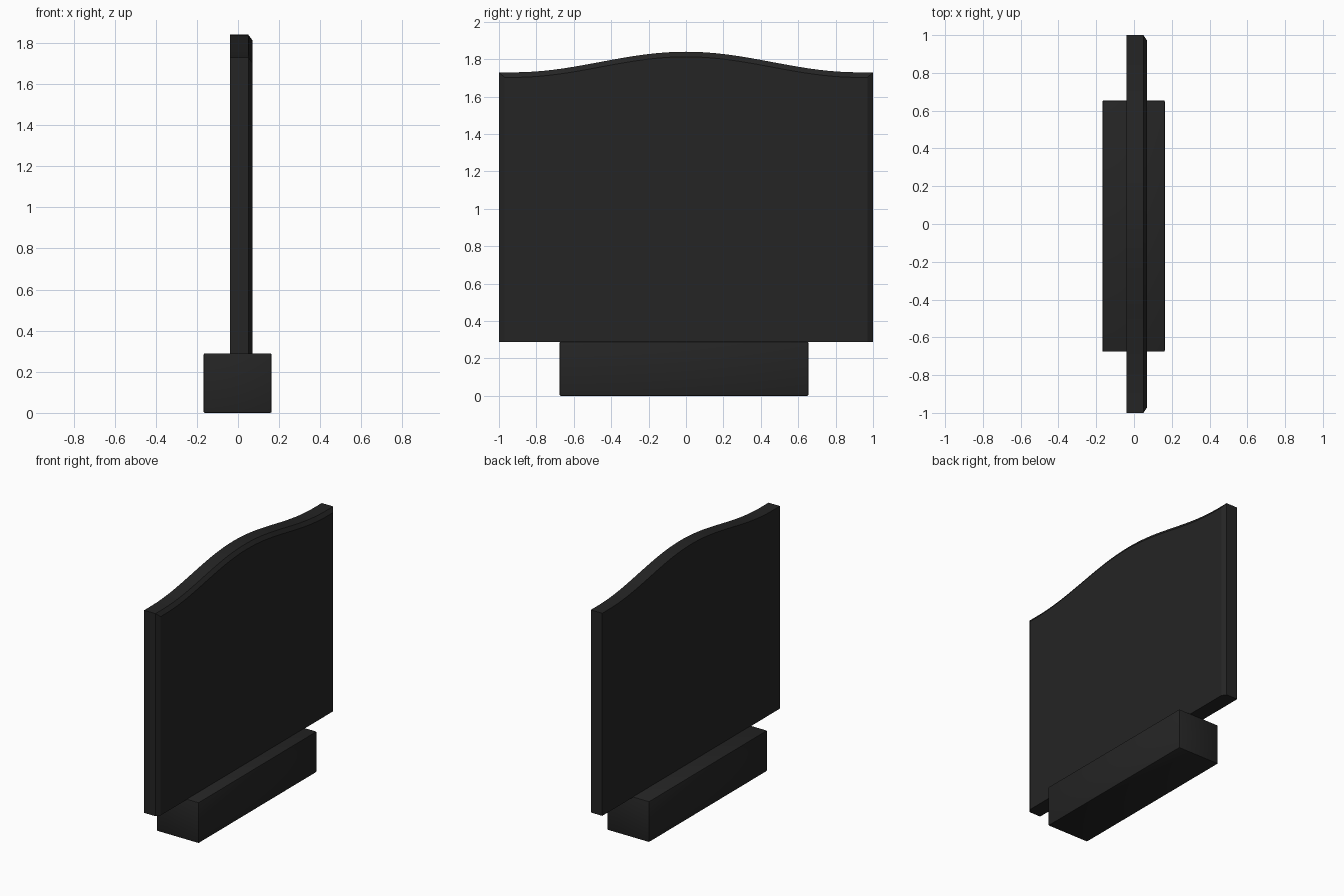
import bpy, bmesh, math

if "Cube" in bpy.data.objects:
    bpy.data.objects.remove(bpy.data.objects["Cube"])

dark = bpy.data.materials.new("charcoal black")
dark.diffuse_color = (0.018, 0.018, 0.018, 1)
dark.use_nodes = True
dark.node_tree.nodes["Principled BSDF"].inputs["Base Color"].default_value = dark.diffuse_color


def finish(name, bm):
    bmesh.ops.recalc_face_normals(bm, faces=bm.faces)
    mesh = bpy.data.meshes.new(name)
    bm.to_mesh(mesh)
    bm.free()
    mesh.materials.append(dark)
    obj = bpy.data.objects.new(name, mesh)
    bpy.context.collection.objects.link(obj)
    bpy.ops.object.select_all(action='DESELECT')
    obj.select_set(True)
    bpy.context.view_layer.objects.active = obj
    bpy.ops.object.shade_smooth_by_angle(angle=math.radians(25))
    return obj


# Panel: arched outline swept through its thickness, chamfered on the +x side
def crest(y):
    t = min(abs(y) / 0.92, 1)
    return 1.73 + 0.055 * (1 + math.cos(math.pi * t))


STEPS = 40
bm = bmesh.new()
loops = []
for x, side, drop in ((-0.04, 1.0, 0), (0.05, 1.0, 0), (0.07, 0.97, 0.027)):
    ys = [side * (2 * i / STEPS - 1) for i in range(STEPS + 1)]
    pts = [(side, 0.287), (-side, 0.287)] + [(y, crest(y) - drop) for y in ys]
    loops.append([bm.verts.new((x, y, z)) for y, z in pts])
for a, b in zip(loops, loops[1:]):
    n = len(a)
    for i in range(n):
        j = (i + 1) % n
        bm.faces.new((a[i], a[j], b[j], b[i]))
bm.faces.new(loops[0])
bm.faces.new(loops[-1])
finish("panel", bm)

# Base block with slightly softened edges
bm = bmesh.new()
bmesh.ops.create_cube(bm, size=1)
for v in bm.verts:
    v.co = (v.co.x * 0.33 - 0.002, v.co.y * 1.33 - 0.011, (v.co.z + 0.5) * 0.29)
bmesh.ops.bevel(bm, geom=bm.edges[:], offset=0.006, segments=2, profile=0.5, affect='EDGES')
finish("base", bm)
